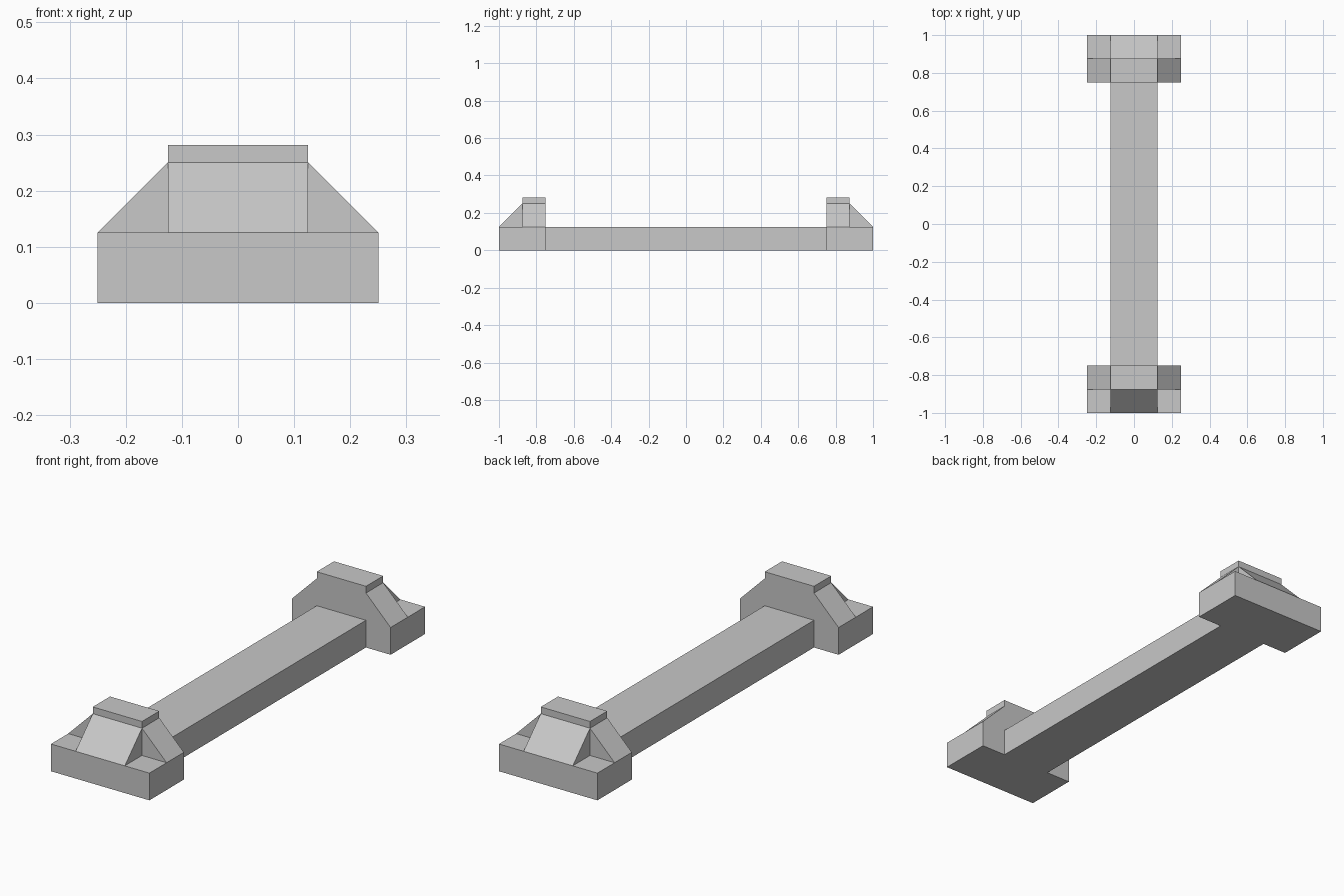
import bpy, bmesh
from mathutils import Vector

if "Cube" in bpy.data.objects:
    bpy.data.objects.remove(bpy.data.objects["Cube"])

grey = bpy.data.materials.new("light_grey")
grey.diffuse_color = (0.58, 0.58, 0.58, 1)
grey.use_nodes = True
grey.node_tree.nodes["Principled BSDF"].inputs["Base Color"].default_value = grey.diffuse_color


def prism(name, profile, extrude):
    """Extrude a closed 3D profile along a vector."""
    bm = bmesh.new()
    face = bm.faces.new([bm.verts.new(p) for p in profile])
    ext = bmesh.ops.extrude_face_region(bm, geom=[face], use_keep_orig=True)
    verts = [g for g in ext["geom"] if isinstance(g, bmesh.types.BMVert)]
    bmesh.ops.translate(bm, verts=verts, vec=Vector(extrude))
    bmesh.ops.recalc_face_normals(bm, faces=bm.faces)
    mesh = bpy.data.meshes.new(name)
    bm.to_mesh(mesh)
    bm.free()
    mesh.materials.append(grey)
    obj = bpy.data.objects.new(name, mesh)
    bpy.context.collection.objects.link(obj)
    return obj


def box(name, x, y0, y1, z0, z1):
    """Box spanning -x..x, y0..y1, z0..z1."""
    return prism(name, [(-x, y0, z0), (x, y0, z0), (x, y0, z1), (-x, y0, z1)],
                 (0, y1 - y0, 0))


# long connecting beam
box("beam", 0.125, -0.75, 0.75, 0, 0.125)

# matching end supports
for s, end in ((-1, "front"), (1, "back")):
    inner, mid, outer = 0.75 * s, 0.875 * s, s
    box(end + "_base", 0.25, inner, outer, 0, 0.125)
    # upright block with sloping sides
    prism(end + "_upright",
          [(-0.25, inner, 0.125), (0.25, inner, 0.125),
           (0.125, inner, 0.25), (-0.125, inner, 0.25)],
          (0, mid - inner, 0))
    # sloping brace on the outer side
    prism(end + "_brace",
          [(-0.125, mid, 0.125), (-0.125, outer, 0.125), (-0.125, mid, 0.25)],
          (0.25, 0, 0))
    # thin cap on top
    box(end + "_cap", 0.125, inner, mid, 0.25, 0.281)
